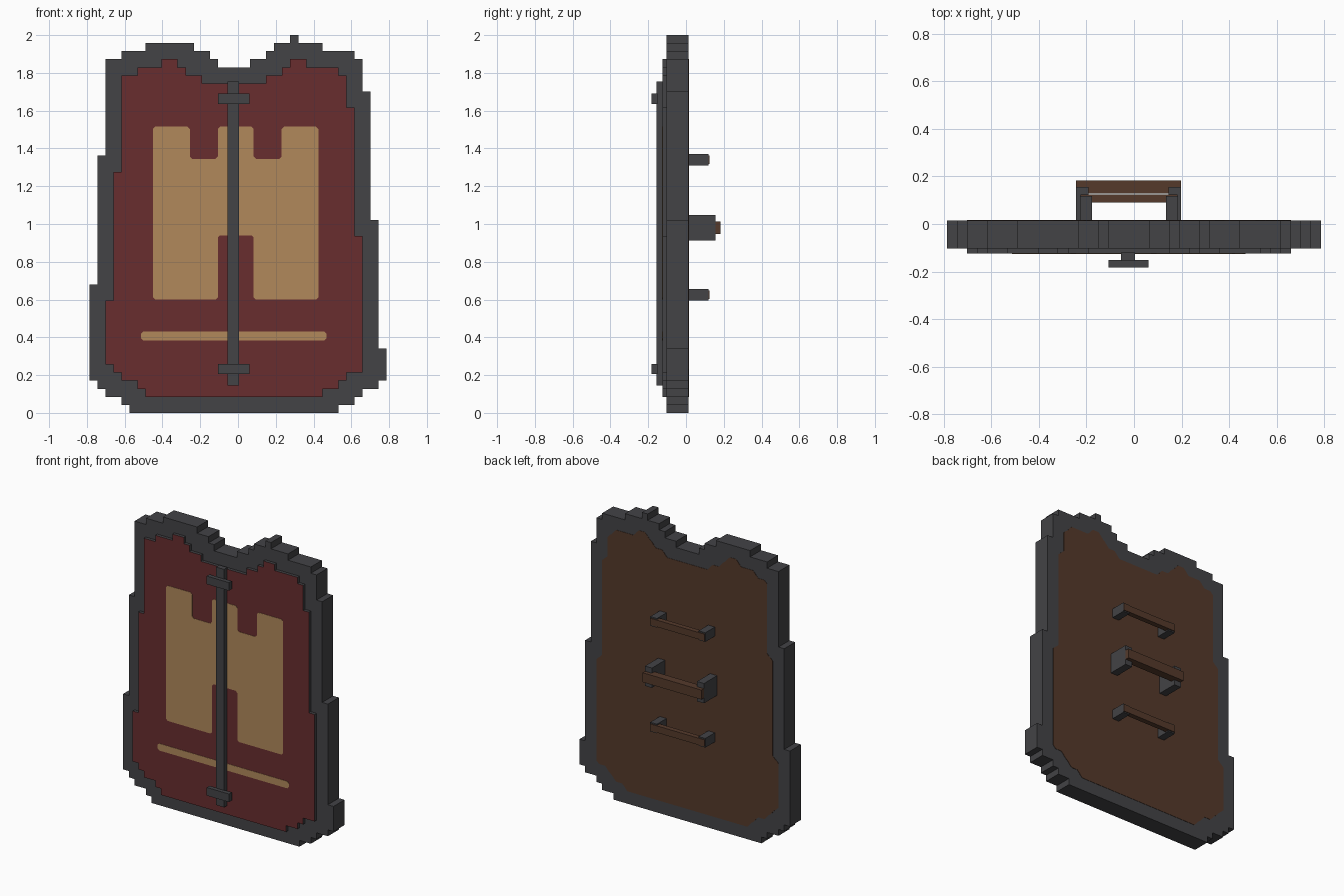
import bpy
import bmesh

if "Cube" in bpy.data.objects:
    bpy.data.objects.remove(bpy.data.objects["Cube"], do_unlink=True)

UNIT = 2 / 47          # size of one step of the blocky outline
CENTRE_COLUMN = 18.5


def material(name, colour):
    mat = bpy.data.materials.new(name)
    mat.use_nodes = True
    mat.diffuse_color = (*colour, 1)
    mat.node_tree.nodes["Principled BSDF"].inputs["Base Color"].default_value = (*colour, 1)
    return mat


iron = material("dark iron", (0.056, 0.056, 0.061))
red = material("deep red", (0.14, 0.026, 0.028))
tan = material("tan paint", (0.44, 0.25, 0.105))
wood = material("brown wood", (0.09, 0.042, 0.024))


def stepped(runs):
    """Closed stair outline from (start column, row) of each horizontal run."""
    points = []
    for i, (column, row) in enumerate(runs):
        following = runs[(i + 1) % len(runs)][0]
        for c in (column, following):
            points.append(((c - CENTRE_COLUMN) * UNIT, row * UNIT))
    return points


def slab(name, outline, front, back, mat, face_mat=None, corner_cut=0):
    """Extrude an x-z outline from y=front to y=back."""
    bm = bmesh.new()
    bm.faces.new([bm.verts.new((x, front, z)) for x, z in outline])
    if corner_cut:
        bmesh.ops.bevel(bm, geom=bm.verts[:], offset=corner_cut, segments=1,
                        affect='VERTICES', clamp_overlap=True)
    result = bmesh.ops.extrude_face_region(bm, geom=bm.faces[:], use_keep_orig=True)
    moved = [v for v in result["geom"] if isinstance(v, bmesh.types.BMVert)]
    bmesh.ops.translate(bm, verts=moved, vec=(0, back - front, 0))
    bmesh.ops.recalc_face_normals(bm, faces=bm.faces[:])
    mesh = bpy.data.meshes.new(name)
    mesh.materials.append(mat)
    if face_mat:
        mesh.materials.append(face_mat)
        bm.normal_update()
        for face in bm.faces:
            face.material_index = int(face.normal.y < -0.5)
    bm.to_mesh(mesh)
    bm.free()
    obj = bpy.data.objects.new(name, mesh)
    bpy.context.collection.objects.link(obj)
    return obj


def box(name, x, y, z, mat):
    corners = [(x[0], z[0]), (x[1], z[0]), (x[1], z[1]), (x[0], z[1])]
    return slab(name, corners, y[0], y[1], mat)


# Iron body of the shield
body_runs = [
    (5, 0), (31, 1), (33, 2), (34, 3), (36, 4), (37, 8), (36, 24), (35, 40), (34, 44),
    (33, 45), (29, 46), (26, 47), (25, 46), (23, 45), (22, 44), (20, 43), (16, 44),
    (15, 45), (13, 46), (7, 45), (4, 44), (2, 32), (1, 16), (0, 4), (1, 3), (2, 2), (4, 1)]
slab("shield_body", stepped(body_runs), -0.103, 0.014, iron)

# Raised front panel, red on its face, and the wooden backing
panel_runs = [
    (7, 2), (29, 3), (31, 4), (32, 5), (34, 22), (33, 38), (32, 42), (31, 43), (27, 44),
    (25, 43), (24, 42), (22, 41), (14, 42), (12, 43), (11, 44), (9, 43), (6, 42),
    (4, 30), (3, 14), (2, 6), (3, 5), (4, 4), (6, 3)]
panel_outline = stepped(panel_runs)
slab("front_panel", panel_outline, -0.124, -0.1, iron, face_mat=red)
slab("wood_backing", panel_outline, 0.012, 0.016, wood, corner_cut=0.02)

# Painted emblem and stripe
low, high = 0.6, 1.515
notch, arch = 1.345, 0.94
emblem = [
    (-0.45, low), (-0.107, low), (-0.107, arch), (0.083, arch), (0.083, low),
    (0.425, low), (0.425, high), (0.231, high), (0.231, notch), (0.083, notch),
    (0.083, high), (-0.107, high), (-0.107, notch), (-0.255, notch),
    (-0.255, high), (-0.45, high)]
slab("painted_emblem", emblem, -0.126, -0.122, tan, corner_cut=0.012)
stripe = [(-0.514, 0.383), (0.469, 0.383), (0.469, 0.43), (-0.514, 0.43)]
slab("painted_stripe", stripe, -0.126, -0.122, tan, corner_cut=0.012)

# Central rod with its two clamps
box("front_rod", (-0.055, 0.005), (-0.156, -0.12), (0.145, 1.755), iron)
for label, z in (("lower", 0.205), ("upper", 1.635)):
    box(label + "_clamp", (-0.107, 0.06), (-0.182, -0.152), (z, z + 0.055), iron)


# Handles on the back: two iron posts and a wooden bar
def handle(name, x, post_width, post_end, post_half, bar_y, bar_half, z):
    left, right = x
    heights = (z - post_half, z + post_half)
    box(name + "_right_post", (left, left + post_width), (0.01, post_end), heights, iron)
    box(name + "_left_post", (right - post_width, right), (0.01, post_end), heights, iron)
    box(name + "_bar", (left + 0.001, right - 0.001), bar_y, (z - bar_half, z + bar_half), wood)


for label, z in (("lower", 0.625), ("upper", 1.34)):
    handle(label + "_handle", (-0.227, 0.185), 0.05, 0.118, 0.031, (0.09, 0.124), 0.023, z)
handle("main_handle", (-0.244, 0.198), 0.052, 0.156, 0.067, (0.128, 0.182), 0.032, 0.98)
